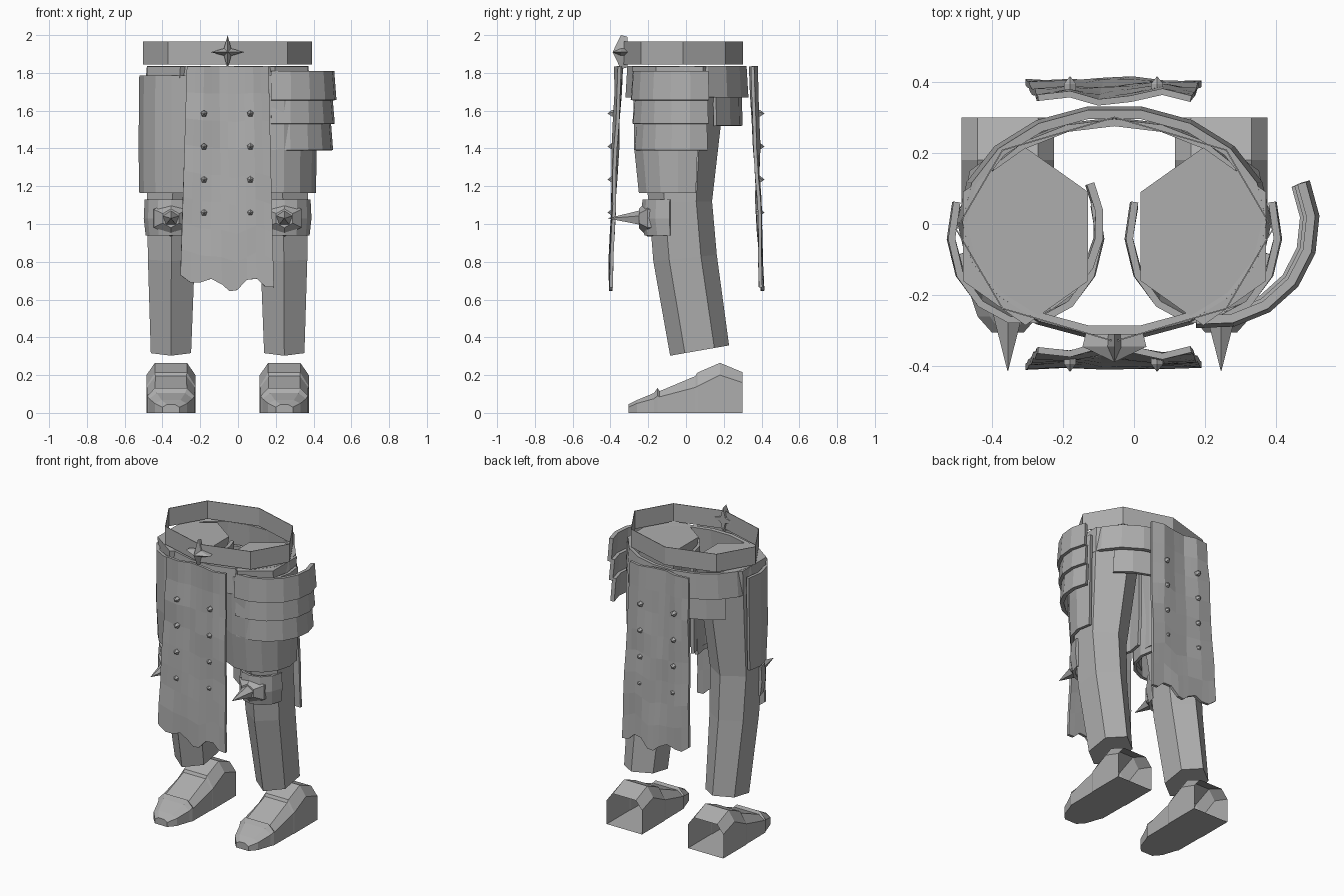
import bpy, bmesh, math, random
from mathutils import Vector

if "Cube" in bpy.data.objects:
    bpy.data.objects.remove(bpy.data.objects["Cube"])

random.seed(4)
CX = -0.055  # body centre line
steel = bpy.data.materials.new("grey steel")
steel.diffuse_color = (0.42, 0.42, 0.42, 1)
steel.use_nodes = True
steel.node_tree.nodes["Principled BSDF"].inputs["Base Color"].default_value = steel.diffuse_color


def loft(name, rows, closed=True, cap0=False, cap1=False, thick=0):
    """Skin rows of points; optionally cap the ends or add wall thickness."""
    bm = bmesh.new()
    vs = [[bm.verts.new(p) for p in r] for r in rows]
    n = len(rows[0])
    for a, b in zip(vs, vs[1:]):
        for i in range(n if closed else n - 1):
            j = (i + 1) % n
            bm.faces.new((a[i], a[j], b[j], b[i]))
    if cap0:
        bm.faces.new(vs[0][::-1])
    if cap1:
        bm.faces.new(vs[-1])
    bmesh.ops.recalc_face_normals(bm, faces=bm.faces)
    me = bpy.data.meshes.new(name)
    bm.to_mesh(me)
    bm.free()
    me.materials.append(steel)
    ob = bpy.data.objects.new(name, me)
    bpy.context.collection.objects.link(ob)
    if thick:
        m = ob.modifiers.new("thickness", 'SOLIDIFY')
        m.thickness = thick
        m.offset = 0
    return ob


def arc(cx, cy, z, rx, ry, a0, a1, n):
    """Points on an elliptical arc in plan, angles in degrees."""
    full = abs(a1 - a0) >= 360
    out = []
    for i in range(n if full else n + 1):
        a = math.radians(a0 + (a1 - a0) * i / n)
        out.append((cx + rx * math.cos(a), cy + ry * math.sin(a), z))
    return out


def plate(name, cx, cy, levels, a0, a1, n, thick=0.025):
    return loft(name, [arc(cx, cy, z, rx, ry, a0, a1, n) for z, rx, ry in levels],
                closed=abs(a1 - a0) >= 360, thick=thick)


def cone(name, cx, cz, rings, n, start=90, tip=None):
    """Polygonal rings along y, (y, radius x, radius z), ending in a tip or flat cap."""
    rows = []
    for y, rx, rz in rings:
        rows.append([(cx + rx * math.cos(math.radians(start + 360 * i / n)), y,
                      cz + rz * math.sin(math.radians(start + 360 * i / n))) for i in range(n)])
    if tip is not None:
        rows.append([(cx + 0.001 * math.cos(math.radians(start + 360 * i / n)), tip,
                      cz + 0.001 * math.sin(math.radians(start + 360 * i / n))) for i in range(n)])
    return loft(name, rows, cap0=True, cap1=True)


# Waist: octagonal belt and the hip bands below it
plate("belt", CX, -0.015, [(1.845, 0.445, 0.315), (1.965, 0.445, 0.315)], 0, 360, 8, 0.004)
plate("hip_band", CX, 0.005, [(1.67, 0.43, 0.318), (1.835, 0.415, 0.308)], 0, 360, 18, 0.025)
plate("rear_hip_band", CX, 0.0, [(1.52, 0.41, 0.29), (1.69, 0.40, 0.285)], 32, 148, 6, 0.02)

# Belt star: four points, raised centre
star = []
for i in range(8):
    r = 0.09 if i % 2 == 0 else 0.027
    a = math.radians(45 * i)
    star.append((r * math.cos(a), r * math.sin(a)))
loft("belt_star", [[(CX + x * k, y, 1.91 + z * k) for x, z in star]
                   for k, y in ((0.9, -0.31), (1, -0.345), (0.01, -0.388))], cap0=True, cap1=True)

for side, s in (("right", -1), ("left", 1)):
    # Hexagonal leg, bent at the knee, with a slanted ankle
    rows = []
    for z, dx, cy, rx, ry, tilt in ((0.33, 0.30, 0.072, 0.112, 0.156, 0.175),
                                    (0.82, 0.298, -0.005, 0.13, 0.168, 0.1),
                                    (1.12, 0.293, -0.03, 0.14, 0.168, 0),
                                    (1.53, 0.268, -0.035, 0.165, 0.22, 0),
                                    (1.835, 0.25, -0.035, 0.185, 0.25, 0)):
        ring = arc(CX + s * dx, cy, z, rx * 1.1, ry, 30, 390, 6)
        rows.append([(x, y, z + tilt * (y - cy)) for x, y, z in ring])
    loft(side + "_leg", rows, cap0=True, cap1=True)

    # Thigh guard wrapped round the front of the leg
    plate(side + "_thigh_guard", CX + s * 0.25, -0.03,
          [(1.165, 0.208, 0.215), (1.4, 0.212, 0.24), (1.785, 0.208, 0.245)], 158, 382, 9, 0.02)

    # Knee: wrapped collar, faceted pad and spike
    kx = CX + s * 0.30
    plate(side + "_knee_collar", kx, -0.07,
          [(0.94, 0.125, 0.14), (1.03, 0.135, 0.16), (1.13, 0.13, 0.15)], 185, 355, 6, 0.02)
    cone(side + "_knee_pad", kx, 1.03, [(-0.12, 0.11, 0.1), (-0.205, 0.105, 0.095),
                                        (-0.25, 0.05, 0.05)], 6)
    cone(side + "_knee_spike", kx, 1.03, [(-0.23, 0.05, 0.045)], 5, tip=-0.413)

    # Boot: flat sole, chamfered upper, toe ridge, open heel
    rows = []
    for y, w, zs, zt, wt in ((0.30, 0.13, 0.16, 0.215, 0.085), (0.18, 0.13, 0.20, 0.265, 0.085),
                             (0.06, 0.13, 0.14, 0.213, 0.085), (0.05, 0.127, 0.135, 0.195, 0.082),
                             (-0.14, 0.125, 0.085, 0.115, 0.085), (-0.15, 0.125, 0.09, 0.132, 0.085),
                             (-0.17, 0.115, 0.075, 0.105, 0.075), (-0.26, 0.085, 0.05, 0.068, 0.05),
                             (-0.305, 0.045, 0.03, 0.045, 0.02)):
        rows.append([(kx + x, y, z) for x, z in
                     ((-w, 0), (w, 0), (w, zs), (wt, zt), (-wt, zt), (-w, zs))])
    loft(side + "_boot", rows, cap1=True)

# Layered hip armour on one side only, plus the inner guard on the other leg
for i, (z1, z0, r) in enumerate(((1.81, 1.655, 0.0), (1.67, 1.53, 0.009), (1.545, 1.39, 0.018))):
    plate("hip_layer_%d" % (i + 1), 0.215, 0.0,
          [(z0, 0.295 - r, 0.283 - r), (z1, 0.283 - r, 0.272 - r)], -98, 25, 6, 0.025)
plate("inner_thigh_guard", -0.385, 0.0, [(1.2, 0.285, 0.265), (1.8, 0.29, 0.27)], -60, 25, 5, 0.022)

# Hanging cloths, rippled with a torn hem, and their studs
XT = (-0.27, -0.18, -0.10, -0.01, 0.08, 0.16)
XB = (-0.305, -0.20, -0.085, -0.005, 0.10, 0.19)
WAVE = (0.355, 0.365, 0.342, 0.352, 0.372, 0.352)
HEM = (0.73, 0.69, 0.68, 0.65, 0.71, 0.665)
ROWS = 8
for name, s in (("front", -1), ("rear", 1)):
    rows = []
    for k in range(ROWS + 1):
        t = k / ROWS
        row = []
        for i in range(6):
            y = WAVE[i] * (1 - t) + (0.40 - 0.3 * (WAVE[i] - 0.355)) * t
            y += random.uniform(-0.006, 0.006) if k else 0
            row.append((XT[i] * (1 - t) + XB[i] * t, s * y, 1.835 * (1 - t) + HEM[i] * t))
        # extra torn notches between the hem points
        full = []
        for i in range(5):
            a, b = Vector(row[i]), Vector(row[i + 1])
            m = (a + b) / 2
            if k == ROWS:
                m.z += 0.025 if i % 2 else -0.02
            full += [a, m]
        rows.append(full + [Vector(row[5])])
    loft(name + "_cloth", rows, closed=False, thick=0.018)
    for x in (-0.18, 0.065):
        for z in (1.585, 1.41, 1.235, 1.06):
            cone(name + "_stud", x, z, [(s * 0.37, 0.018, 0.018), (s * 0.394, 0.018, 0.018)],
                 5, tip=s * 0.415)
